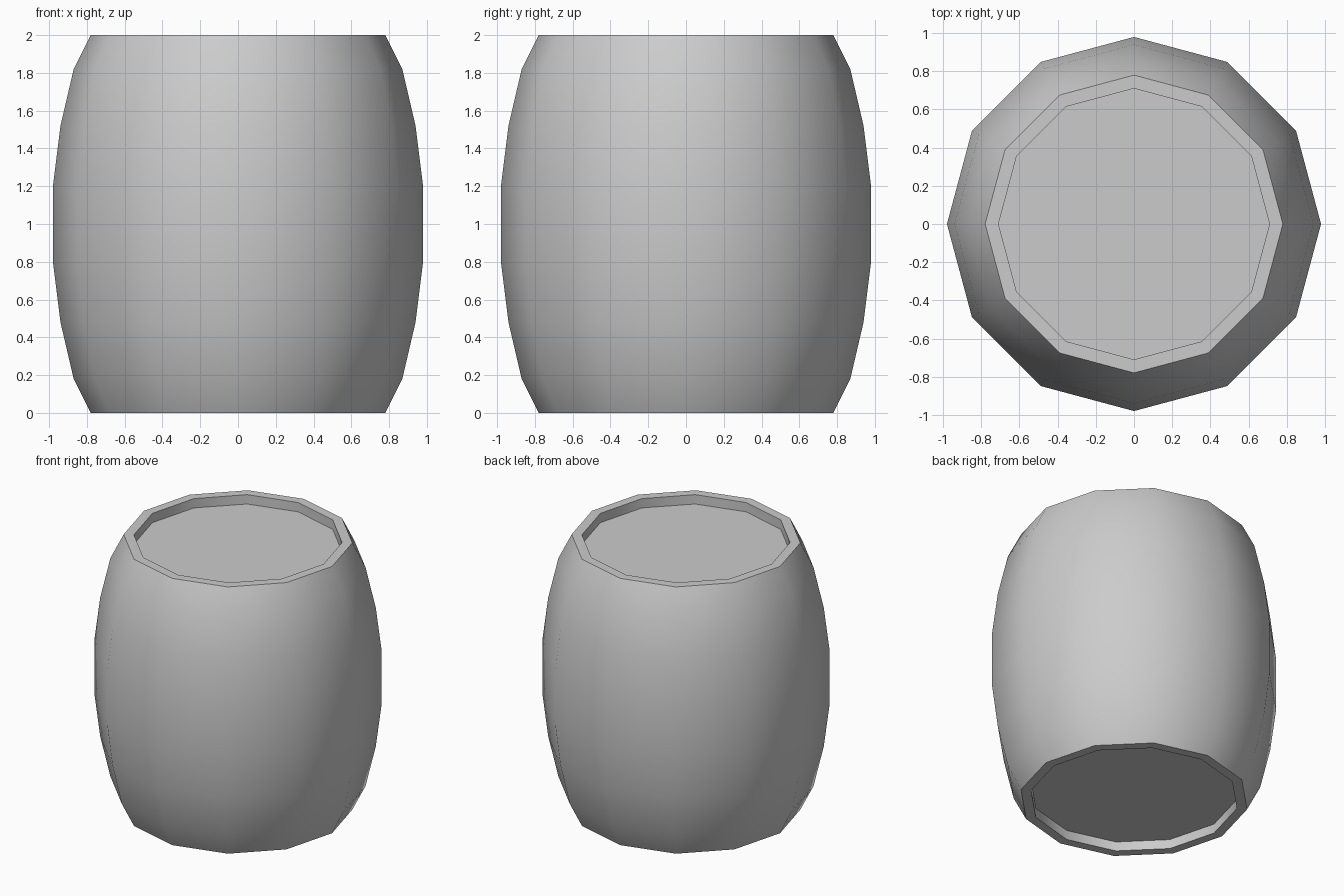
import bpy, bmesh, math

if "Cube" in bpy.data.objects:
    bpy.data.objects.remove(bpy.data.objects["Cube"])

SIDES = 12
# (radius, height) from the recessed base, around the bulge, to the recessed lid
half = [(0.71, 0.07), (0.71, 0.0), (0.78, 0.0), (0.87, 0.18), (0.94, 0.48), (0.98, 0.80)]
profile = half + [(r, 2 - z) for r, z in reversed(half)]

bm = bmesh.new()

# Rings of the barrel wall
rings = []
for r, z in profile:
    rings.append([bm.verts.new((r * math.cos(2 * math.pi * i / SIDES),
                                r * math.sin(2 * math.pi * i / SIDES), z))
                  for i in range(SIDES)])

for low, high in zip(rings, rings[1:]):
    for i in range(SIDES):
        j = (i + 1) % SIDES
        bm.faces.new((low[i], low[j], high[j], high[i]))

# Recessed base and lid
bm.faces.new(list(reversed(rings[0])))
bm.faces.new(rings[-1])
bmesh.ops.recalc_face_normals(bm, faces=bm.faces)

mesh = bpy.data.meshes.new("barrel")
bm.to_mesh(mesh)
bm.free()
barrel = bpy.data.objects.new("barrel", mesh)
bpy.context.collection.objects.link(barrel)

# Smooth staves, sharp rims
bpy.context.view_layer.objects.active = barrel
barrel.select_set(True)
bpy.ops.object.shade_smooth_by_angle(angle=math.radians(40))
